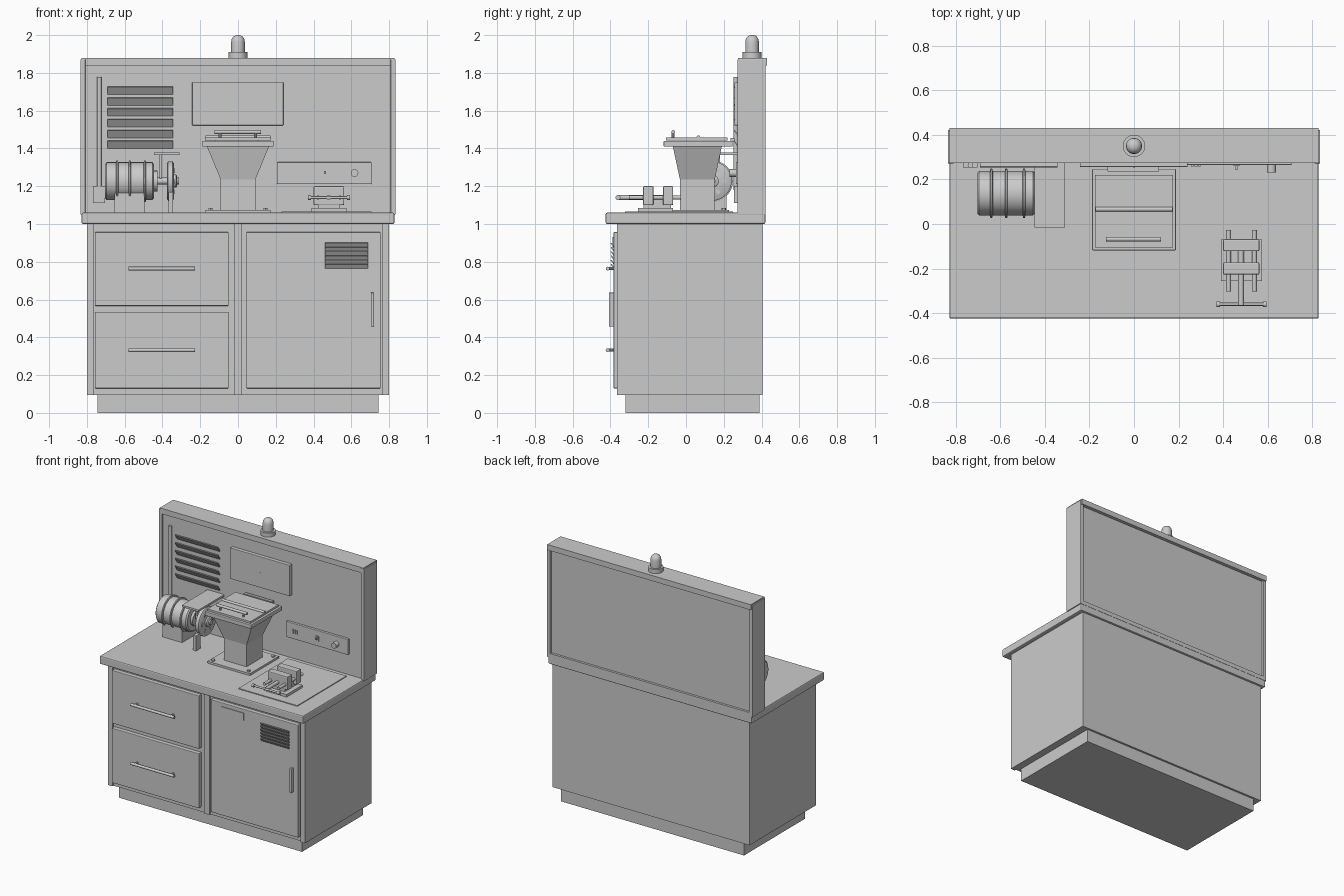
import bpy, bmesh, math
from mathutils import Matrix, Vector

grey = bpy.data.materials.new("light_grey")
grey.diffuse_color = (0.6, 0.6, 0.6, 1)


def finish(name, bm, smooth=False, bevel=0):
    bmesh.ops.recalc_face_normals(bm, faces=bm.faces)
    me = bpy.data.meshes.new(name)
    bm.to_mesh(me)
    bm.free()
    me.materials.append(grey)
    ob = bpy.data.objects.new(name, me)
    bpy.context.collection.objects.link(ob)
    if bevel:
        mod = ob.modifiers.new("bevel", 'BEVEL')
        mod.width, mod.segments = bevel, 2
    if smooth:
        bpy.ops.object.select_all(action='DESELECT')
        ob.select_set(True)
        bpy.context.view_layer.objects.active = ob
        bpy.ops.object.shade_smooth_by_angle(angle=math.radians(35))
    return ob


def box(name, x0, x1, y0, y1, z0, z1, bevel=0, tilt=0):
    bm = bmesh.new()
    m = (Matrix.Translation(((x0 + x1) / 2, (y0 + y1) / 2, (z0 + z1) / 2))
         @ Matrix.Rotation(tilt, 4, 'X')
         @ Matrix.Diagonal((x1 - x0, y1 - y0, z1 - z0, 1)))
    bmesh.ops.create_cube(bm, size=1, matrix=m)
    return finish(name, bm, bevel=bevel)


def rod(name, a, b, r, sides=16):
    """Cylinder between two points."""
    a, b = Vector(a), Vector(b)
    d = b - a
    bm = bmesh.new()
    m = Matrix.Translation((a + b) / 2) @ d.to_track_quat('Z', 'Y').to_matrix().to_4x4()
    bmesh.ops.create_cone(bm, cap_ends=True, segments=sides, radius1=r, radius2=r,
                          depth=d.length, matrix=m)
    return finish(name, bm, smooth=True)


def lathe(name, profile, loc, axis='Z', sides=40):
    """Closed solid from (radius, height) points, turned around Z or X."""
    bm = bmesh.new()
    rot = Matrix.Rotation(math.pi / 2, 4, 'Y') if axis == 'X' else Matrix()
    m = Matrix.Translation(loc) @ rot
    rings = []
    for r, h in profile:
        rings.append([bm.verts.new(m @ Vector((r * math.cos(2 * math.pi * i / sides),
                                               r * math.sin(2 * math.pi * i / sides), h)))
                      for i in range(sides)])
    for p, q in zip(rings, rings[1:]):
        for i in range(sides):
            j = (i + 1) % sides
            bm.faces.new((p[i], p[j], q[j], q[i]))
    bm.faces.new(rings[0])
    bm.faces.new(rings[-1])
    return finish(name, bm, smooth=True)


def bar_handle(name, x0, x1, y, z, foot, r=0.01):
    """Bar along x with two posts reaching to the foot point (y, z)."""
    rod(name + "_bar", (x0, y, z), (x1, y, z), r)
    for x in (x0 + 0.03, x1 - 0.03):
        rod(name + "_post", (x, y, z), (x, foot[0], foot[1]), r * 0.8, 10)


# Cabinet and worktop
box("plinth", -0.745, 0.745, -0.32, 0.39, 0, 0.097)
box("cabinet", -0.80, 0.80, -0.352, 0.405, 0.095, 1.0)
for x0, x1 in ((-0.80, -0.765), (-0.022, 0.022), (0.765, 0.80)):
    box("front_stile", x0, x1, -0.365, -0.35, 0.095, 1.0)
box("worktop", -0.828, 0.828, -0.425, 0.42, 1.0, 1.06, bevel=0.008)

# Drawers
for z0, z1, hz in ((0.13, 0.532, 0.332), (0.567, 0.957, 0.764)):
    box("drawer_front", -0.757, -0.05, -0.383, -0.35, z0, z1, bevel=0.004)
    bar_handle("drawer_handle", -0.58, -0.227, -0.415, hz, (-0.38, hz))

# Door with label plate, louvres and pull
box("door", 0.045, 0.755, -0.383, -0.35, 0.13, 0.957, bevel=0.004)
box("door_label", 0.137, 0.317, -0.388, -0.38, 0.875, 0.93)
box("door_pull", 0.703, 0.72, -0.408, -0.38, 0.457, 0.637, bevel=0.004)
for i in range(6):
    z = 0.777 + i * 0.0225
    box("door_louvre", 0.46, 0.687, -0.392, -0.386, z - 0.013, z + 0.013, tilt=math.radians(35))

# Back panel with side flanges, cap and rear frame
box("back_panel", -0.82, 0.82, 0.283, 0.405, 1.05, 1.86)
box("panel_cap", -0.828, 0.828, 0.274, 0.43, 1.84, 1.88)
for s in (-1, 1):
    x0, x1 = sorted((s * 0.808, s * 0.835))
    box("panel_flange", x0, x1, 0.272, 0.422, 1.05, 1.872, bevel=0.003)
box("rear_bottom_rail", -0.82, 0.82, 0.40, 0.422, 1.05, 1.08)

# Wall louvres
for i in range(6):
    z = 1.42 + i * 0.0574
    box("wall_louvre", -0.69, -0.343, 0.266, 0.272, z - 0.024, z + 0.024, tilt=math.radians(35))

# Upright rod with its block
rod("upright_rod", (-0.734, 0.264, 1.18), (-0.734, 0.264, 1.777), 0.012)
box("upright_block", -0.767, -0.703, 0.253, 0.285, 1.11, 1.2)

# Display and control strip
box("display", -0.243, 0.24, 0.256, 0.285, 1.522, 1.75, bevel=0.003)
rod("display_stud", (0, 0.258, 1.63), (0, 0.253, 1.63), 0.004, 10)
box("control_strip", 0.206, 0.707, 0.265, 0.285, 1.212, 1.327, bevel=0.003)
for x in (0.262, 0.278, 0.293):
    box("socket_key", x - 0.006, x + 0.006, 0.258, 0.27, 1.257, 1.282)
box("switch_plate", 0.446, 0.474, 0.26, 0.27, 1.253, 1.287)
box("switch_lever", 0.455, 0.465, 0.242, 0.265, 1.265, 1.28)
rod("knob", (0.617, 0.27, 1.27), (0.617, 0.23, 1.27), 0.02, 24)

# Signal lamp on the cap
lathe("lamp", [(0.05, 0), (0.05, 0.03), (0.036, 0.03), (0.036, 0.085), (0.033, 0.1),
               (0.024, 0.113), (0.012, 0.119), (0.002, 0.12)], (0, 0.35, 1.88))

# Motor drum with ribs, hub and shaft
cy, cz = 0.138, 1.227
box("motor_base", -0.655, -0.496, 0.06, 0.215, 1.055, 1.17)
lathe("motor_drum", [(0.09, 0), (0.1, 0.008), (0.1, 0.25), (0.09, 0.258)],
      (-0.703, cy, cz), 'X')
for x in (-0.64, -0.573, -0.493):
    lathe("drum_rib", [(0.098, -0.007), (0.11, -0.004), (0.11, 0.004), (0.098, 0.007)],
          (x, cy, cz), 'X')
lathe("motor_hub", [(0.055, 0), (0.055, 0.02), (0.018, 0.02), (0.018, 0.135)],
      (-0.447, cy, cz), 'X')

# Wheel with rim, hub and bolts
lathe("wheel", [(0.095, -0.018), (0.104, -0.012), (0.104, 0.012), (0.095, 0.018)],
      (-0.358, cy, cz), 'X')
lathe("wheel_hub", [(0.035, 0), (0.035, 0.03), (0.025, 0.036)], (-0.358, cy, cz), 'X')
for i in range(6):
    a = i * math.pi / 3
    y, z = cy + 0.065 * math.cos(a), cz + 0.065 * math.sin(a)
    rod("wheel_bolt", (-0.345, y, z), (-0.336, y, z), 0.012, 12)
box("wheel_guard", -0.446, -0.31, -0.015, 0.285, 1.364, 1.378)
box("guard_bracket", -0.416, -0.404, 0.1, 0.18, 1.24, 1.366)
box("wheel_support", -0.368, -0.345, 0.005, 0.055, 1.055, 1.17)

# Hopper: foot plate, neck, flare and rim
hy = 0.06
box("hopper_foot", -0.172, 0.172, -0.108, 0.228, 1.058, 1.075)
for sx in (-1, 1):
    for y in (-0.08, 0.2):
        rod("foot_bolt", (sx * 0.145, y, 1.07), (sx * 0.145, y, 1.086), 0.012, 6)
box("hopper_neck", -0.092, 0.092, hy - 0.092, hy + 0.092, 1.07, 1.235)
bm = bmesh.new()
bmesh.ops.create_cube(bm, size=1)
for v in bm.verts:
    top = v.co.z > 0
    wx, wy = (0.33, 0.26) if top else (0.184, 0.184)
    v.co = (v.co.x * wx, hy + v.co.y * wy, 1.412 if top else 1.235)
finish("hopper_flare", bm)
box("hopper_rim", -0.188, 0.188, -0.118, 0.247, 1.41, 1.44, bevel=0.004)
box("hopper_lid", -0.175, 0.175, -0.105, 0.22, 1.443, 1.457)
rod("lid_hinge", (-0.172, 0.066, 1.459), (0.172, 0.066, 1.459), 0.01)
bar_handle("lid_handle", -0.125, 0.122, -0.068, 1.487, (-0.068, 1.45))
box("rear_hinge", -0.118, 0.112, 0.235, 0.256, 1.438, 1.456)

# Mat and vise
box("mat", 0.23, 0.708, -0.323, 0.25, 1.058, 1.066)
box("vise_base", 0.39, 0.574, -0.255, -0.07, 1.064, 1.085)
box("vise_pedestal", 0.425, 0.538, -0.225, -0.08, 1.08, 1.13)
for y0, y1 in ((-0.122, -0.068), (-0.227, -0.172)):
    box("vise_jaw", 0.40, 0.562, y0, y1, 1.1, 1.2, bevel=0.006)
for x in (0.424, 0.54):
    rod("vise_guide", (x, -0.302, 1.14), (x, -0.027, 1.14), 0.011)
rod("vise_screw", (0.48, -0.365, 1.14), (0.48, -0.12, 1.14), 0.013)
rod("vise_handle", (0.378, -0.36, 1.14), (0.586, -0.36, 1.14), 0.007)
for x in (0.378, 0.586):
    rod("vise_handle_end", (x - 0.008, -0.36, 1.14), (x + 0.008, -0.36, 1.14), 0.013)
